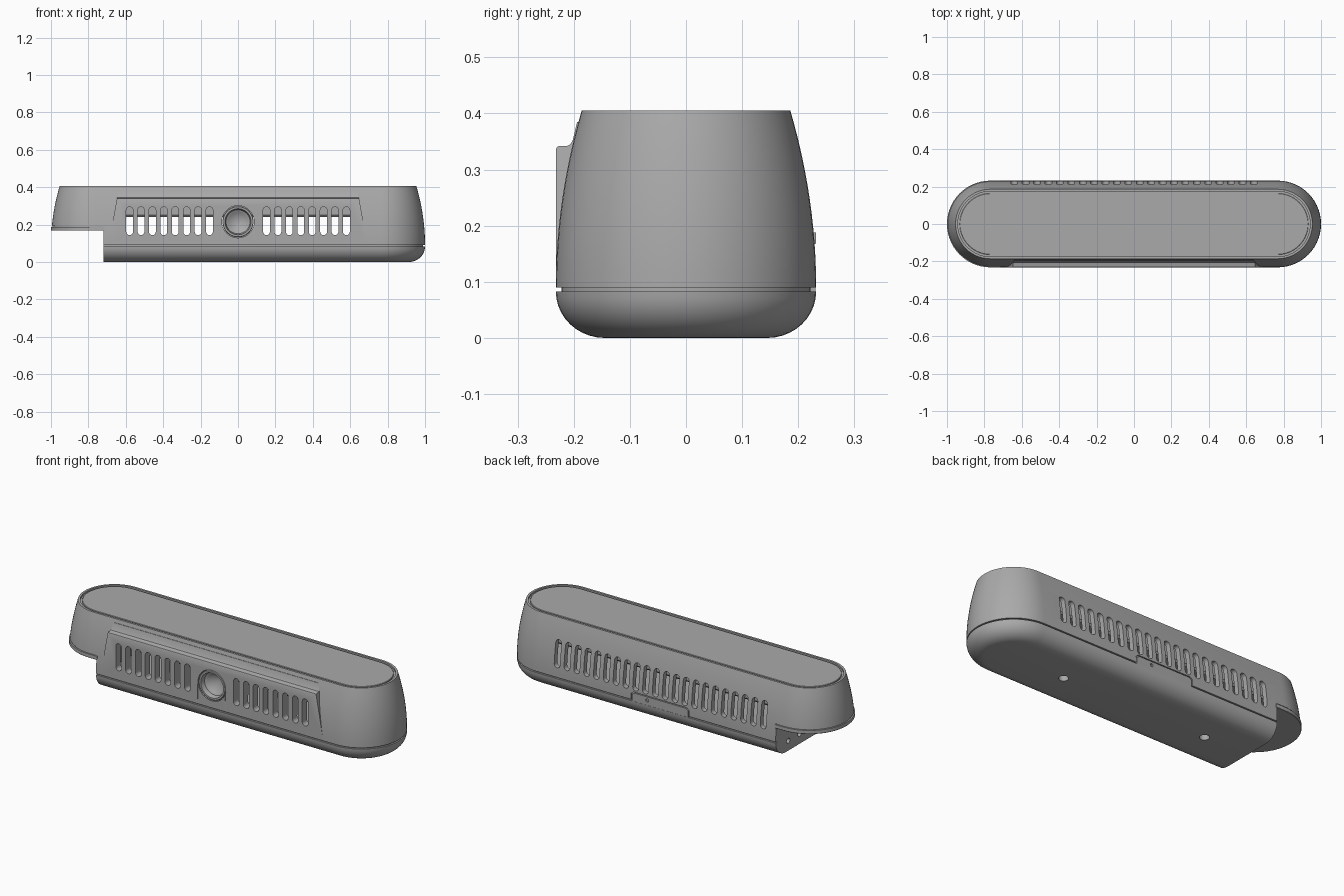
import bpy, bmesh, math
from mathutils import Matrix

cube = bpy.data.objects.get("Cube")
if cube:
    bpy.data.objects.remove(cube)

HALF = 0.768       # centre of each rounded end
PITCH = 0.061      # vent spacing
NOTCH = -0.72      # where the base stops

grey = bpy.data.materials.new("plain_grey")
grey.use_nodes = True
grey.diffuse_color = (0.4, 0.4, 0.4, 1)
grey.node_tree.nodes["Principled BSDF"].inputs["Base Color"].default_value = (0.4, 0.4, 0.4, 1)


def finish(name, bm):
    bmesh.ops.recalc_face_normals(bm, faces=bm.faces)
    mesh = bpy.data.meshes.new(name)
    bm.to_mesh(mesh)
    bm.free()
    mesh.materials.append(grey)
    ob = bpy.data.objects.new(name, mesh)
    bpy.context.collection.objects.link(ob)
    return ob


def bridge(bm, a, b):
    for i in range(len(a)):
        j = (i + 1) % len(a)
        bm.faces.new((a[i], a[j], b[j], b[i]))


def loft(name, profile, hollow=False, steps=28):
    """Stack pill-shaped rings of (radius, height)."""
    bm = bmesh.new()
    rings = []
    for r, z in profile:
        ring = []
        for side in (1, -1):
            for k in range(steps + 1):
                a = math.pi * k / steps - math.pi / 2
                ring.append(bm.verts.new((side * (HALF + r * math.cos(a)),
                                          side * r * math.sin(a), z)))
        rings.append(ring)
    for a, b in zip(rings, rings[1:]):
        bridge(bm, a, b)
    if hollow:
        bridge(bm, rings[-1], rings[0])
    else:
        bm.faces.new(rings[0])
        bm.faces.new(rings[-1])
    return finish(name, bm)


def add_prism(bm, outline, y0, y1):
    """Extrude an x-z outline along y."""
    a, b = [[bm.verts.new((x, y, z)) for x, z in outline] for y in (y0, y1)]
    bridge(bm, a, b)
    bm.faces.new(a)
    bm.faces.new(b)


def prism(name, outline, y0, y1):
    bm = bmesh.new()
    add_prism(bm, outline, y0, y1)
    return finish(name, bm)


def box(name, x0, x1, y0, y1, z0, z1):
    return prism(name, [(x0, z0), (x1, z0), (x1, z1), (x0, z1)], y0, y1)


def rod(name, centre, radius, length, axis):
    bm = bmesh.new()
    turn = Matrix.Rotation(math.pi / 2, 4, axis) if axis != "Z" else Matrix()
    bmesh.ops.create_cone(bm, cap_ends=True, segments=40, radius1=radius, radius2=radius,
                          depth=length, matrix=Matrix.Translation(centre) @ turn)
    return finish(name, bm)


def slots(name, indices, y0, y1):
    """A row of upright round-ended vent cutters."""
    bm = bmesh.new()
    r, low, high = 0.018, 0.161, 0.277
    for i in indices:
        x = (i + 0.5) * PITCH
        pts = []
        for k in range(18):
            a = math.pi * (k if k < 9 else k - 1) / 8
            pts.append((x + r * math.cos(a), (high if k < 9 else low) + r * math.sin(a)))
        add_prism(bm, pts, y0, y1)
    return finish(name, bm)


def carve(targets, cutter, operation="DIFFERENCE"):
    cutter.hide_render = True
    for ob in targets:
        mod = ob.modifiers.new("cut", "BOOLEAN")
        mod.operation, mod.solver, mod.object = operation, "EXACT", cutter
        bpy.context.view_layer.objects.active = ob
        bpy.ops.object.modifier_apply(modifier=mod.name)
    bpy.data.objects.remove(cutter)


# Upper shell: tapering hollow wall with a stepped rim
N = 12
heights = [0.09 + 0.315 * i / N for i in range(N + 1)]
outer = [(0.232 - 0.046 * (i / N) ** 2, z) for i, z in enumerate(heights)]
inner = [(r - 0.028, z) for r, z in reversed(outer[:-1])]
shell = loft("upper_shell", outer + [(0.174, 0.405), (0.174, 0.396), (0.155, 0.396)] + inner, True)

# Lid sitting in the rim
lid = loft("top_lid", [(0.156, 0.24), (0.164, 0.25), (0.164, 0.401), (0.162, 0.403)])

# Base with rounded underside and a recessed seam
curve = [math.pi / 2 * i / 10 for i in range(11)]
base = loft("base", [(0.145 + 0.087 * math.sin(a), 0.083 * (1 - math.cos(a))) for a in curve]
            + [(0.222, 0.083), (0.222, 0.097)])

# Overhanging end floor
ledge = loft("end_ledge", [(0.23, 0.167), (0.232, 0.169), (0.232, 0.188), (0.224, 0.188), (0.224, 0.2)])
carve([ledge], box("ledge_keep", -1.2, NOTCH + 0.005, -0.5, 0.5, 0, 0.4), "INTERSECT")
carve([base], box("base_notch", -1.2, NOTCH, -0.5, 0.5, -0.1, 0.3))
carve([shell], box("shell_notch", -1.2, NOTCH, -0.5, 0.5, 0, 0.193))
end_wall = box("end_wall", NOTCH, NOTCH + 0.03, -0.222, 0.222, 0.08, 0.2)

# Upright front panel with a small fillet along its top
section = [(-0.19, 0.092), (-0.232, 0.092), (-0.232, 0.336), (-0.23, 0.34), (-0.226, 0.342),
           (-0.212, 0.342), (-0.206, 0.345), (-0.202, 0.352), (-0.194, 0.385), (-0.185, 0.385)]
bm = bmesh.new()
left, right = [[bm.verts.new((s * (0.692 - 0.18 * (z - 0.092)), y, z)) for y, z in section]
               for s in (1, -1)]
bridge(bm, left, right)
bm.faces.new(left)
bm.faces.new(right)
panel = finish("front_panel", bm)

# Vents and round opening
carve([shell, panel], slots("front_slots", [*range(-10, -2), *range(2, 10)], -0.3, -0.12))
carve([shell], slots("back_slots", range(-11, 11), 0.12, 0.3))
carve([shell, panel], rod("dish_opening", (0, -0.2, 0.215), 0.086, 0.2, "X"))
for s in (-1, 1):
    carve([panel], box("panel_line", s * 0.085 - 0.003, s * 0.085 + 0.003, -0.3, -0.227, 0.08, 0.2))

# Conical dish in the opening
dish_profile = [(0.083, -0.12), (0.083, -0.228), (0.08, -0.231), (0.07, -0.231),
                (0.064, -0.205), (0.052, -0.2)]
bm = bmesh.new()
rings = [[bm.verts.new((r * math.cos(math.tau * k / 40), y, 0.215 + r * math.sin(math.tau * k / 40)))
          for k in range(40)] for r, y in dish_profile]
for a, b in zip(rings, rings[1:]):
    bridge(bm, a, b)
bm.faces.new(rings[0])
tip = bm.verts.new((0, -0.15, 0.215))
for k in range(40):
    bm.faces.new((rings[-1][k], rings[-1][(k + 1) % 40], tip))
dish = finish("front_dish", bm)


# Rear latch tab set in a shallow recess
def tab_outline(w, top):
    return [(-w, 0.083), (w, 0.083), (w, top - 0.012), (w - 0.015, top),
            (0.015 - w, top), (-w, top - 0.012)]


carve([shell], prism("tab_recess", tab_outline(0.18, 0.135), 0.222, 0.3))
tab = prism("rear_tab", tab_outline(0.175, 0.13), 0.2, 0.231)
carve([tab], rod("tab_hole", (0.08, 0.23, 0.11), 0.009, 0.03, "X"))

# Screw holes under the base and in its cut end
for x in (-0.45, 0.45):
    carve([base], rod("foot_hole", (x, 0, 0), 0.025, 0.06, "Z"))
for y in (0.02, 0.12):
    carve([base], rod("end_hole", (NOTCH, y, 0.055), 0.014, 0.06, "Y"))

# Smooth curves, crisp edges
bpy.ops.object.select_all(action="DESELECT")
for ob in (shell, lid, base, ledge, panel, dish, tab):
    ob.select_set(True)
    bpy.context.view_layer.objects.active = ob
bpy.ops.object.shade_smooth_by_angle(angle=math.radians(28))
